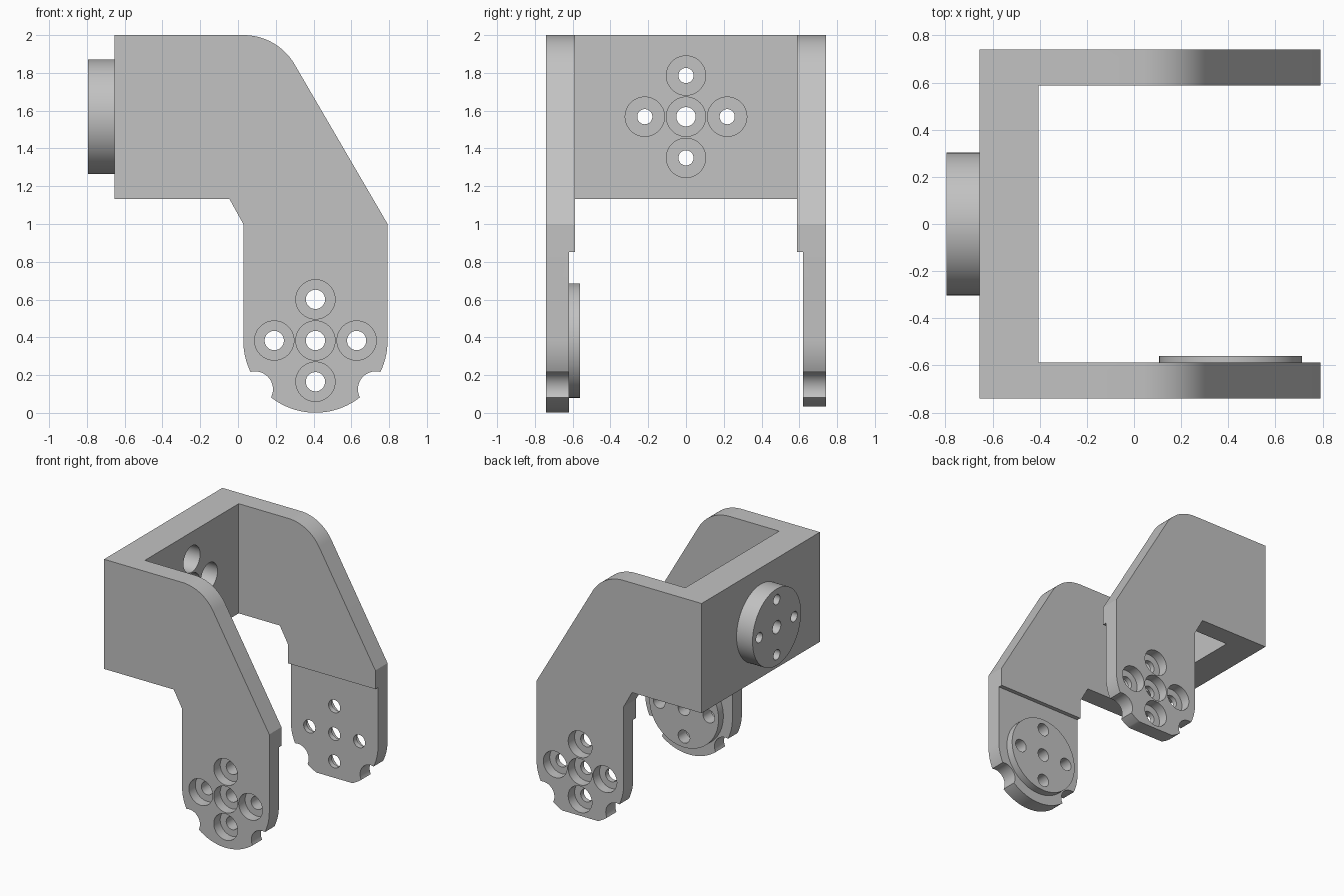
import bpy, bmesh, math
from mathutils import Matrix, Vector

cube = bpy.data.objects.get("Cube")
if cube:
    bpy.data.objects.remove(cube, do_unlink=True)

grey = bpy.data.materials.new("plain_grey")
grey.use_nodes = True
colour = (0.54, 0.54, 0.54, 1)
grey.diffuse_color = colour
grey.node_tree.nodes["Principled BSDF"].inputs["Base Color"].default_value = colour

HALF = 0.74            # half width over both arms
HUB_X, HUB_Z, HUB_R = 0.41, 0.383, 0.382
WALL_Z = 1.568         # height of the wall hub
INNER_X = -0.405       # inner face of the wall
OUTER_X = -0.655


def make(name, bm):
    bmesh.ops.recalc_face_normals(bm, faces=bm.faces)
    mesh = bpy.data.meshes.new(name)
    bm.to_mesh(mesh)
    bm.free()
    mesh.materials.append(grey)
    ob = bpy.data.objects.new(name, mesh)
    bpy.context.collection.objects.link(ob)
    return ob


def box(name, lo, hi):
    bm = bmesh.new()
    lo, hi = Vector(lo), Vector(hi)
    bmesh.ops.create_cube(bm, size=1, matrix=Matrix.Translation((lo + hi) / 2)
                          @ Matrix.Diagonal((*(hi - lo), 1)))
    return make(name, bm)


def cylinder(name, axis, centre, start, end, radius, segments=48):
    """Cylinder along x or y; centre holds the other two coordinates."""
    bm = bmesh.new()
    mid, (a, b) = (start + end) / 2, centre
    if axis == "X":
        place = Matrix.Translation((mid, a, b)) @ Matrix.Rotation(math.pi / 2, 4, "Y")
    else:
        place = Matrix.Translation((a, mid, b)) @ Matrix.Rotation(math.pi / 2, 4, "X")
    bmesh.ops.create_cone(bm, cap_ends=True, segments=segments, radius1=radius,
                          radius2=radius, depth=abs(end - start), matrix=place)
    return make(name, bm)


def cut(ob, cutters):
    for c in cutters:
        c.hide_render = True
        mod = ob.modifiers.new("cut", "BOOLEAN")
        mod.operation, mod.solver, mod.object = "DIFFERENCE", "EXACT", c
        bpy.context.view_layer.objects.active = ob
        bpy.ops.object.modifier_apply(modifier=mod.name)


def hole_spots(a, b, d=0.218):
    return [(a, b), (a + d, b), (a - d, b), (a, b + d), (a, b - d)]


# Side outline: rounded shoulder, sloping edge, round foot, inner corner
r = 0.312
outline = [(OUTER_X, 2.0)]
for i in range(17):
    t = math.radians(60 * i / 16)
    outline.append((0.03 + r * math.sin(t), 2 - r + r * math.cos(t)))
outline.append((HUB_X + HUB_R, 1.0))
for i in range(49):
    t = math.pi * i / 48
    outline.append((HUB_X + HUB_R * math.cos(t), HUB_Z - HUB_R * math.sin(t)))
outline += [(HUB_X - HUB_R, 1.0), (-0.045, 1.132), (OUTER_X, 1.132)]

bm = bmesh.new()
face = bm.faces.new([bm.verts.new((x, -HALF, z)) for x, z in outline])
grown = bmesh.ops.extrude_face_region(bm, geom=[face])
bmesh.ops.translate(bm, vec=(0, 2 * HALF, 0),
                    verts=[v for v in grown["geom"] if isinstance(v, bmesh.types.BMVert)])
bracket = make("bracket", bm)

# Bosses on the wall and on the inside of the front arm
wall_boss = cylinder("wall_boss", "X", (0, WALL_Z), -0.795, OUTER_X, 0.303, 96)
arm_boss = cylinder("front_arm_boss", "Y", (HUB_X, HUB_Z), -0.62, -0.56, 0.303, 96)

# Space between the arms, thinner feet, flat end of the back foot
cutters = [
    box("gap_cutter", (INNER_X, -0.587, -1), (2, 0.587, 3)),
    box("foot_cutter", (-0.2, -0.62, -1), (2, 0.62, 0.852)),
    box("back_foot_cutter", (-1, 0.3, -1), (2, 1, 0.035)),
]
# Rounded notches in both feet
for side in (-1, 1):
    cutters.append(cylinder("notch_cutter", "Y", (HUB_X + side * 0.32, 0.125), -1, 1, 0.095))

# Screw holes with counterbores
arm_holes, wall_holes = [], []
for spot in hole_spots(HUB_X, HUB_Z):
    arm_holes.append(cylinder("hole_cutter", "Y", spot, -1, 1, 0.051))
    for side in (-1, 1):
        cutters.append(cylinder("bore_cutter", "Y", spot, side * (HALF - 0.08), side, 0.104))
for i, spot in enumerate(hole_spots(0, WALL_Z)):
    wall_holes.append(cylinder("hole_cutter", "X", spot, -1, 0, 0.04 if i else 0.051))
    cutters.append(cylinder("bore_cutter", "X", spot, INNER_X - 0.18, 0, 0.104))

cut(bracket, cutters + arm_holes + wall_holes)
cut(wall_boss, wall_holes)
cut(arm_boss, arm_holes)
for c in cutters + arm_holes + wall_holes:
    bpy.data.objects.remove(c, do_unlink=True)

# Smooth the round surfaces, keep the edges sharp
bpy.ops.object.select_all(action="DESELECT")
for ob in (bracket, wall_boss, arm_boss):
    ob.select_set(True)
bpy.context.view_layer.objects.active = bracket
bpy.ops.object.shade_smooth_by_angle(angle=math.radians(25))
